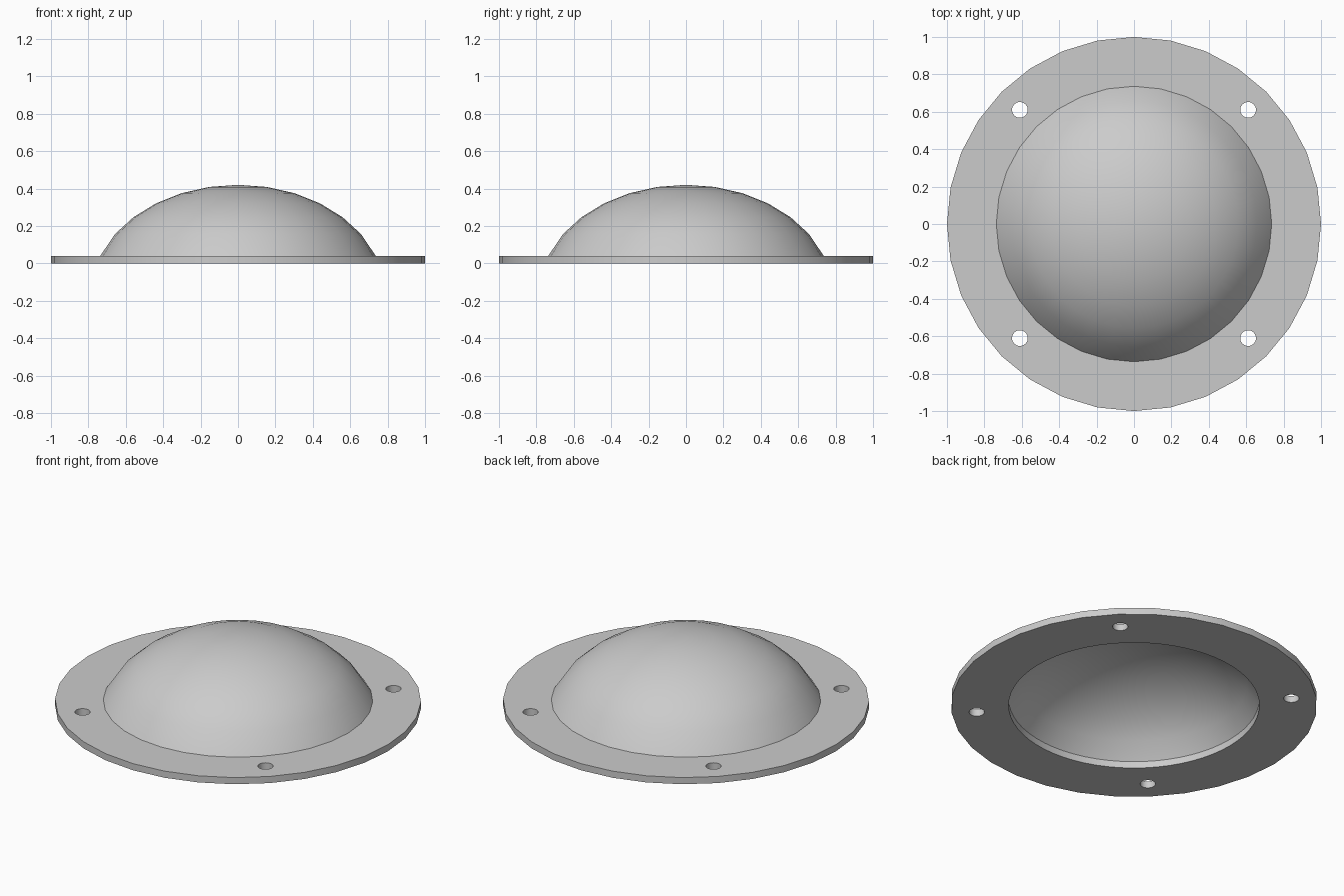
import bpy, bmesh, math

if "Cube" in bpy.data.objects:
    bpy.data.objects.remove(bpy.data.objects["Cube"])

SIDES = 32
THICK = 0.04       # flange thickness
CENTRE_Z = -0.17   # centre of the dome's ellipsoid
HOLE = 0.61        # bolt hole offset along x and y

grey = bpy.data.materials.new("light_grey")
grey.use_nodes = True
grey.diffuse_color = (0.6, 0.6, 0.6, 1)
grey.node_tree.nodes["Principled BSDF"].inputs["Base Color"].default_value = (0.6, 0.6, 0.6, 1)


def activate(obj):
    bpy.ops.object.select_all(action="DESELECT")
    obj.select_set(True)
    bpy.context.view_layer.objects.active = obj


def cylinder(name, radius, z0, z1, sides, x=0, y=0):
    bpy.ops.mesh.primitive_cylinder_add(vertices=sides, radius=radius, depth=z1 - z0,
                                        location=(x, y, (z0 + z1) / 2))
    obj = bpy.context.object
    obj.name = name
    return obj


def finish(obj):
    obj.data.materials.clear()
    obj.data.materials.append(grey)
    activate(obj)
    bpy.ops.object.shade_smooth_by_angle(angle=math.radians(30))


def arc(radius, height, z_end):
    """Ellipse profile from the pole down to z_end, in even angle steps."""
    end = math.acos((z_end - CENTRE_Z) / height)
    step = 2 * math.pi / SIDES
    angles = [i * step for i in range(SIDES) if i * step < end - 0.05] + [end]
    return [(radius * math.sin(a), CENTRE_Z + height * math.cos(a)) for a in angles]


# Flange ring with a wide opening and four bolt holes
flange = cylinder("flange", 1, 0, THICK, SIDES)
cutters = [cylinder("opening_cutter", 0.685, -0.1, 0.1, 2 * SIDES)]
for sx in (-1, 1):
    for sy in (-1, 1):
        cutters.append(cylinder("bolt_hole_cutter", 0.042, -0.1, 0.1, SIDES, sx * HOLE, sy * HOLE))
for cutter in cutters:
    mod = flange.modifiers.new("cut", "BOOLEAN")
    mod.operation = "DIFFERENCE"
    mod.solver = "EXACT"
    mod.object = cutter
    activate(flange)
    bpy.ops.object.modifier_apply(modifier=mod.name)
    bpy.data.objects.remove(cutter)
finish(flange)

# Hollow dome shell, its lower edge sunk into the flange
profile = arc(0.79, 0.59, 0.03) + arc(0.747, 0.55, 0.03)[::-1]
bm = bmesh.new()
verts = [bm.verts.new((r, 0, z)) for r, z in profile]
edges = [bm.edges.new(pair) for pair in zip(verts, verts[1:])]
bmesh.ops.spin(bm, geom=verts + edges, cent=(0, 0, 0), axis=(0, 0, 1),
               angle=2 * math.pi, steps=SIDES, use_merge=True)
bmesh.ops.remove_doubles(bm, verts=bm.verts[:], dist=0.0005)
bmesh.ops.recalc_face_normals(bm, faces=bm.faces[:])
mesh = bpy.data.meshes.new("dome")
bm.to_mesh(mesh)
bm.free()
dome = bpy.data.objects.new("dome", mesh)
bpy.context.collection.objects.link(dome)
finish(dome)
